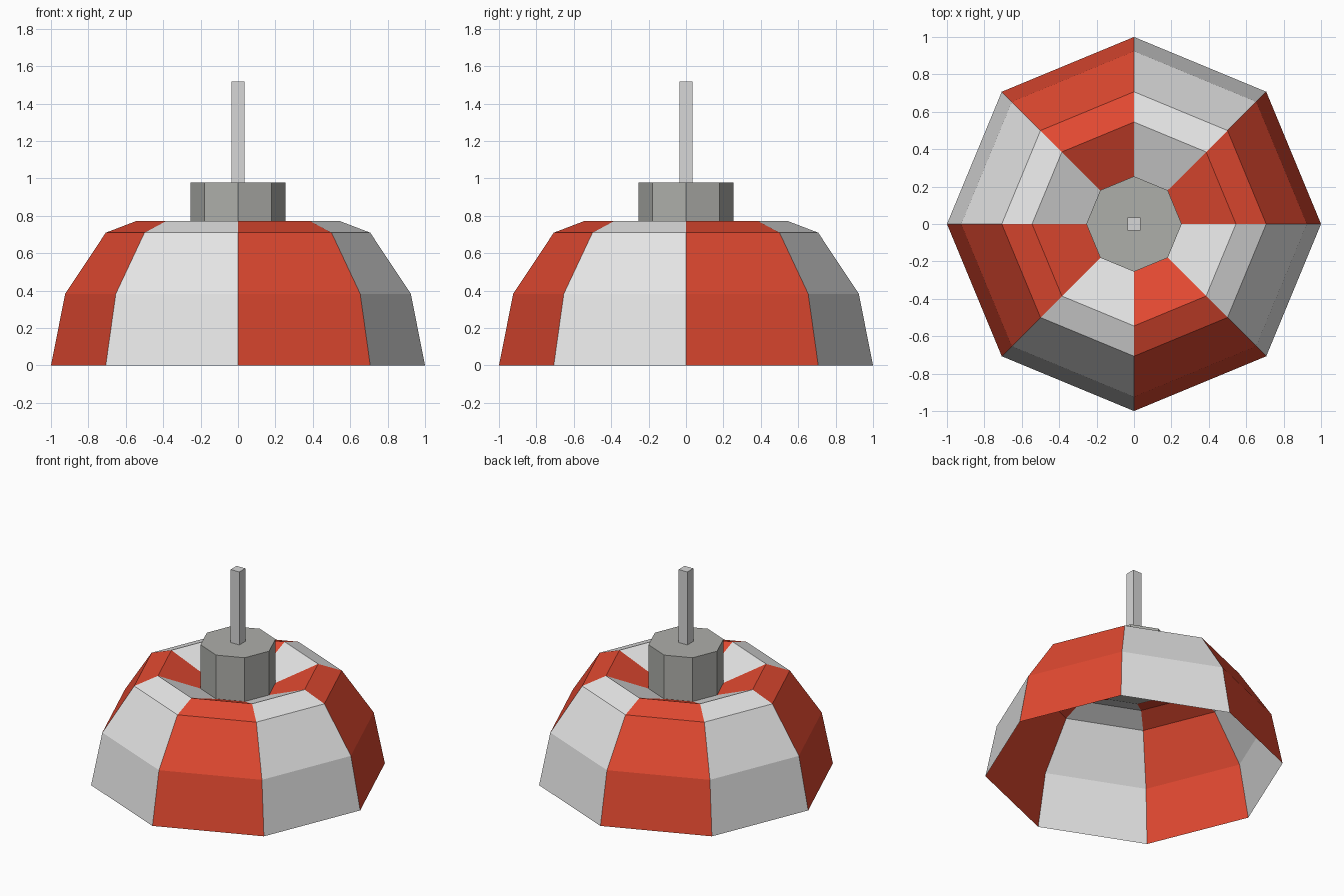
import bpy
import bmesh
import math

if "Cube" in bpy.data.objects:
    bpy.data.objects.remove(bpy.data.objects["Cube"])


def material(name, rgb):
    m = bpy.data.materials.new(name)
    m.diffuse_color = (*rgb, 1)
    m.use_nodes = True
    m.node_tree.nodes["Principled BSDF"].inputs["Base Color"].default_value = m.diffuse_color
    return m


red = material("red", (0.75, 0.066, 0.030))
white = material("white", (0.79, 0.79, 0.79))
grey = material("warm grey", (0.42, 0.425, 0.40))
pale = material("pale grey", (0.68, 0.68, 0.68))


def finish(name, bm, mats):
    mesh = bpy.data.meshes.new(name)
    bm.to_mesh(mesh)
    bm.free()
    for m in mats:
        mesh.materials.append(m)
    ob = bpy.data.objects.new(name, mesh)
    bpy.context.collection.objects.link(ob)
    return ob


def lathe(name, profile, mats, sides=8, caps=False):
    """Spin a (radius, z) profile; face colour alternates by sector."""
    bm = bmesh.new()
    rings = [[bm.verts.new((r * math.cos(math.tau * i / sides),
                            r * math.sin(math.tau * i / sides), z))
              for i in range(sides)] for r, z in profile]
    for lo, hi in zip(rings, rings[1:]):
        for i in range(sides):
            j = (i + 1) % sides
            f = bm.faces.new((lo[i], lo[j], hi[j], hi[i]))
            f.material_index = i % len(mats)
    if caps:
        bm.faces.new(rings[-1])
        bm.faces.new(rings[0][::-1])
    return finish(name, bm, mats)


# Open striped canopy: outer dome, rounded shoulder, then a sunken dish
lathe("canopy", [(1.0, 0), (0.924, 0.383), (0.707, 0.71),
                 (0.545, 0.772), (0.255, 0.655)], [red, white])

# Octagonal hub rising out of the dish
lathe("hub", [(0.255, 0.655), (0.255, 0.979)], [grey], caps=True)

# Square rod on top of the hub
bm = bmesh.new()
bmesh.ops.create_cube(bm, size=1)
bmesh.ops.scale(bm, vec=(0.07, 0.07, 0.54), verts=bm.verts)
bmesh.ops.translate(bm, vec=(0, 0, 0.979 + 0.27), verts=bm.verts)
finish("rod", bm, [pale])
